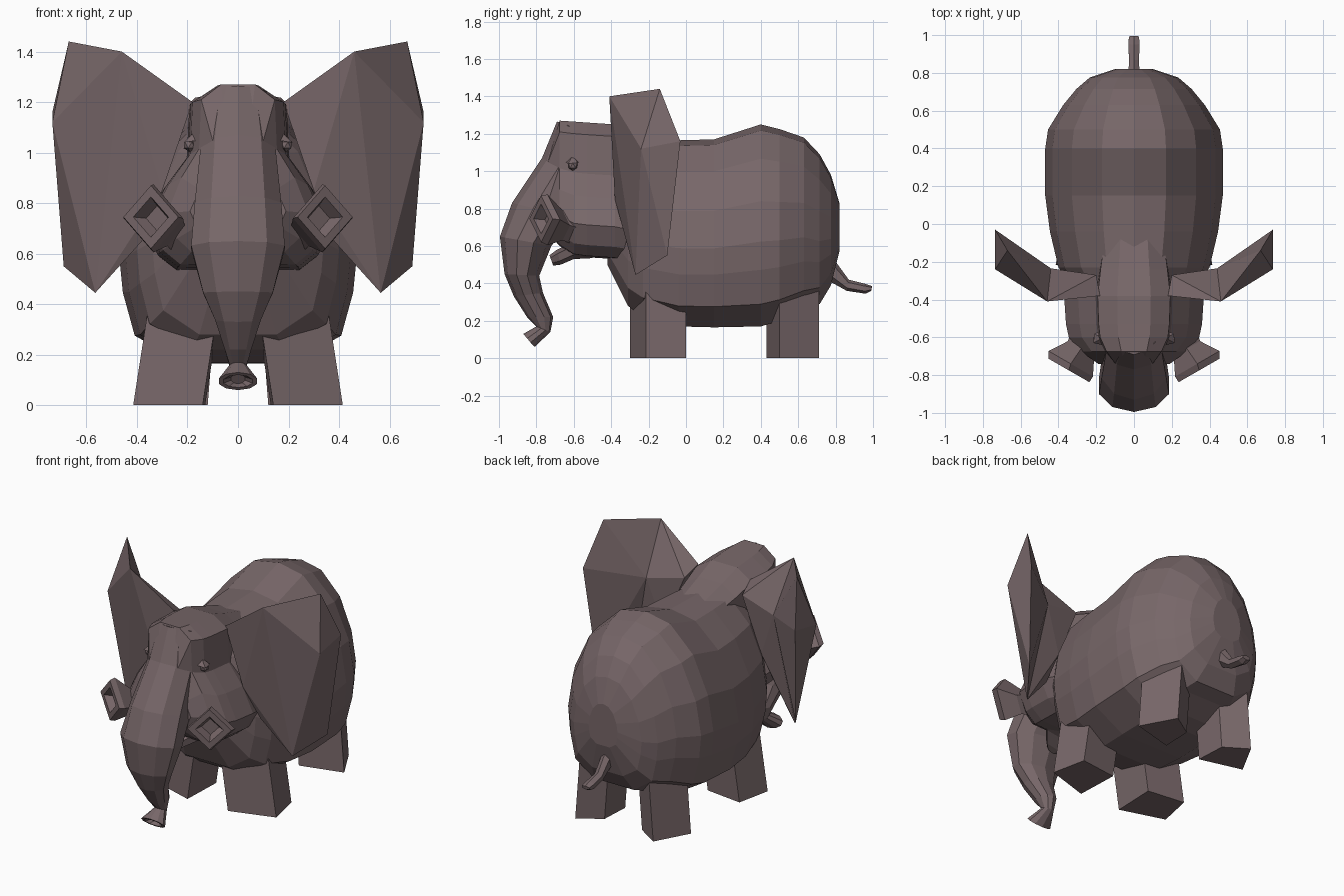
import bpy, bmesh, math
from mathutils import Vector

cube = bpy.data.objects.get("Cube")
if cube:
    bpy.data.objects.remove(cube)

# single hide colour
hide = bpy.data.materials.new("grey_brown_hide")
hide.use_nodes = True
COLOR = (0.185, 0.135, 0.14, 1)
hide.diffuse_color = COLOR
bsdf = next(n for n in hide.node_tree.nodes if n.type == 'BSDF_PRINCIPLED')
bsdf.inputs["Base Color"].default_value = COLOR
bsdf.inputs["Roughness"].default_value = 0.8


def finish(bm, name):
    bmesh.ops.recalc_face_normals(bm, faces=bm.faces)
    mesh = bpy.data.meshes.new(name)
    bm.to_mesh(mesh)
    bm.free()
    mesh.materials.append(hide)
    obj = bpy.data.objects.new(name, mesh)
    bpy.context.collection.objects.link(obj)
    return obj


def loft(name, rings):
    """Skin a list of equal-length point rings and cap both ends."""
    bm = bmesh.new()
    rows = [[bm.verts.new(p) for p in ring] for ring in rings]
    n = len(rows[0])
    for a, b in zip(rows, rows[1:]):
        for i in range(n):
            j = (i + 1) % n
            bm.faces.new((a[i], a[j], b[j], b[i]))
    bm.faces.new(rows[0])
    bm.faces.new(rows[-1])
    return finish(bm, name)


def section(half, y, w, low, high):
    """Upright ring from a half profile, mirrored across x."""
    full = half + [(-x, z) for x, z in half[-2:0:-1]]
    return [Vector((x * w, y, low + z * (high - low))) for x, z in full]


def oval(front, back, w, sides=10):
    """Tilted ring spanning two side-on points (y, z) with half width w."""
    f, b = Vector((0, *front)), Vector((0, *back))
    mid, axis = (f + b) / 2, (f - b) / 2
    ring = []
    for i in range(sides):
        t = 2 * math.pi * i / sides
        ring.append(mid + axis * math.cos(t) + Vector((w * math.sin(t), 0, 0)))
    return ring


def hull(name, s, points):
    bm = bmesh.new()
    for x, y, z in points:
        bm.verts.new((s * x, y, z))
    bmesh.ops.convex_hull(bm, input=bm.verts)
    junk = [v for v in bm.verts if not v.link_faces]
    bmesh.ops.delete(bm, geom=junk, context='VERTS')
    return finish(bm, name)


# barrel body with a steep rump: y, half width, bottom, top
barrel = [(0, 1), (.36, .97), (.7, .83), (.92, .62), (1, .42),
          (.97, .28), (.87, .11), (.45, 0), (0, 0)]
loft("body", [section(barrel, *r) for r in (
    (-.42, .20, .50, 1.10), (-.31, .34, .28, 1.15), (-.23, .40, .22, 1.16),
    (-.04, .445, .17, 1.165), (.15, .47, .165, 1.17), (.40, .47, .17, 1.25),
    (.50, .455, .20, 1.225), (.63, .375, .26, 1.18), (.715, .305, .29, 1.09),
    (.775, .235, .39, .98), (.82, .10, .57, .83))])

# head with flat crown and wide cheeks
skull = [(0, 1), (.24, 1), (.52, .91), (.55, .62), (.8, .45),
         (1, .24), (.86, .09), (.66, .01), (0, 0)]
loft("head", [section(skull, *r) for r in (
    (-.08, .30, .52, 1.15), (-.24, .34, .51, 1.20), (-.38, .37, .53, 1.25),
    (-.53, .36, .54, 1.26), (-.60, .345, .55, 1.265), (-.675, .28, .60, 1.27),
    (-.74, .19, .67, 1.08))])

# trunk with a flared hollow tip
loft("trunk", [oval(*r) for r in (
    ((-.69, 1.265), (-.50, 1.20), .12), ((-.77, 1.07), (-.50, .95), .155),
    ((-.93, .83), (-.60, .75), .18), ((-.995, .65), (-.72, .60), .195),
    ((-.97, .45), (-.785, .44), .145), ((-.92, .33), (-.765, .35), .095),
    ((-.85, .22), (-.71, .22), .055), ((-.80, .17), (-.725, .14), .035),
    ((-.87, .13), (-.81, .06), .08), ((-.86, .12), (-.82, .07), .06),
    ((-.82, .125), (-.79, .085), .03))])

# lower lip below the trunk root
loft("lower_lip", [oval(*r, sides=6) for r in (
    ((-.50, .66), (-.50, .535), .20), ((-.61, .62), (-.60, .53), .16),
    ((-.69, .58), (-.67, .50), .09), ((-.73, .55), (-.71, .495), .04))])

# tail
loft("tail", [oval(*r, sides=6) for r in (
    ((.79, .53), (.77, .41), .035), ((.87, .42), (.86, .36), .03),
    ((.95, .40), (.96, .345), .035), ((.995, .385), (.99, .36), .03))])

for side, s in (("left", 1), ("right", -1)):
    # ears: thin inner panel and an outer panel thickening to the rim
    top, low, spine = (.46, -.41, 1.40), (.565, -.27, .445), (.44, -.235, 1.10)
    hull(side + "_ear_inner", s, (
        top, low, spine, (.18, -.38, 1.20), (.30, -.38, .85),
        (.38, -.32, .65), (.20, -.27, 1.15), (.34, -.26, .82)))
    hull(side + "_ear_outer", s, (
        top, low, spine, (.67, -.14, 1.44), (.735, -.24, 1.12),
        (.735, -.03, 1.16), (.69, -.10, .55)))

    # tusk stubs: square flared tubes aimed forward and outward
    across = Vector((s * .87, .5, 0))
    rings = []
    for x, y, z, r in ((.24, -.56, .68, .09), (.28, -.66, .71, .08),
                       (.335, -.74, .74, .135), (.345, -.775, .745, .125),
                       (.345, -.775, .745, .08), (.32, -.73, .74, .05)):
        c = Vector((s * x, y, z))
        rings.append([c + across * r, c + Vector((0, 0, r)),
                      c - across * r, c - Vector((0, 0, r))])
    loft(side + "_tusk", rings)

    # eye and brow
    bm = bmesh.new()
    bmesh.ops.create_icosphere(bm, subdivisions=1, radius=.028)
    bmesh.ops.translate(bm, verts=bm.verts, vec=(s * .19, -.605, 1.03))
    finish(bm, side + "_eye")
    hull(side + "_brow", s, (
        (.15, -.645, 1.05), (.215, -.63, 1.04), (.21, -.58, 1.045),
        (.15, -.56, 1.05), (.17, -.605, 1.085)))

    # splayed block legs on skewed square footprints
    for name, lean, height, foot in (
            ("front", -.065, .42,
             ((.14, -.30), (.415, -.215), (.37, 0), (.13, -.03))),
            ("rear", -.03, .38,
             ((.12, .43), (.385, .50), (.27, .71), (.13, .62)))):
        loft(f"{side}_{name}_leg",
             [[Vector((s * (x + dx), y, z)) for x, y in foot]
              for z, dx in ((0, 0), (height, lean))])
